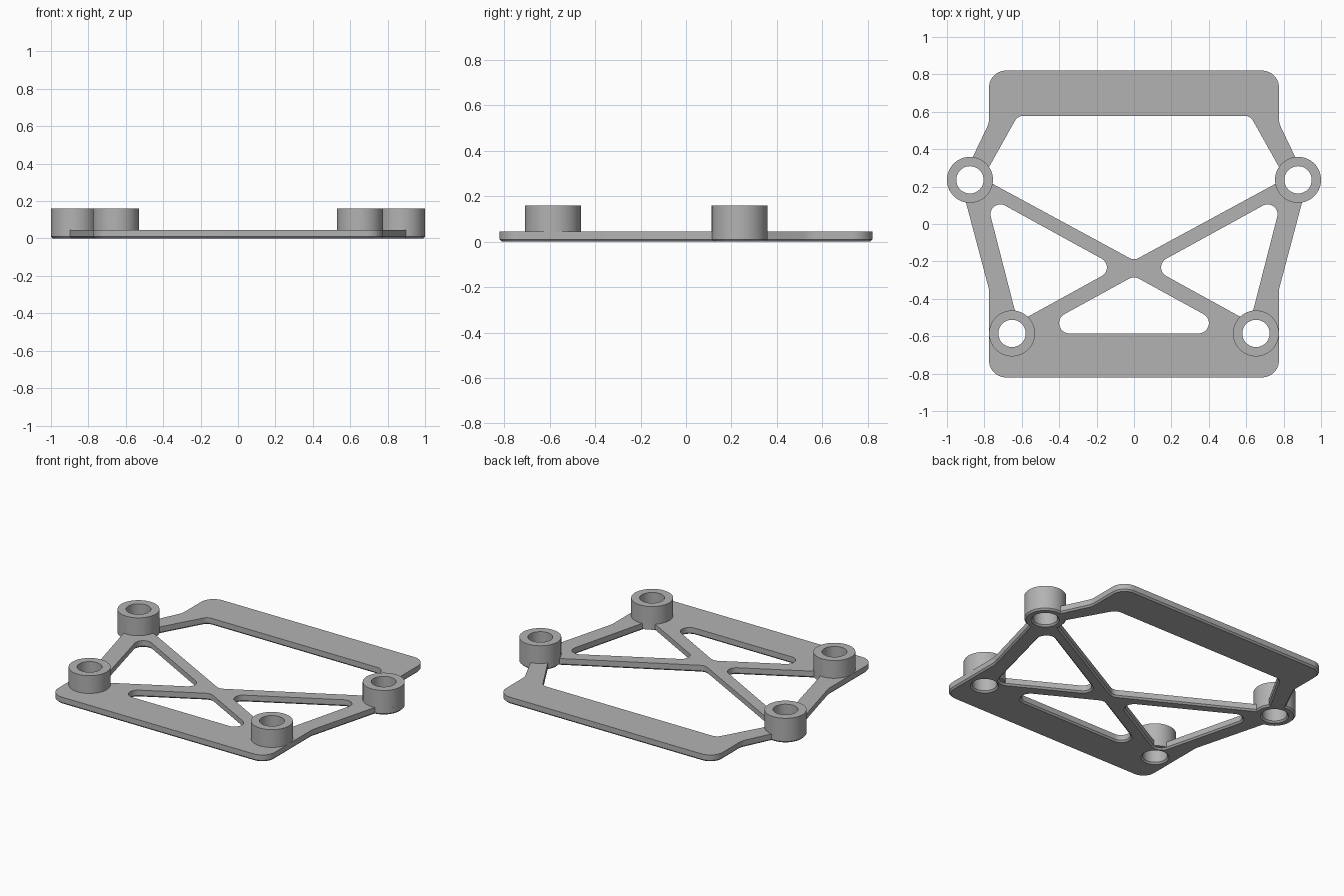
import bpy
import bmesh
import math
from mathutils import Vector
from mathutils.geometry import tessellate_polygon

cube = bpy.data.objects.get("Cube")
if cube:
    bpy.data.objects.remove(cube)

PLATE_TOP, BOSS_TOP, CHAMFER = 0.045, 0.16, 0.01
BOSS_R, BORE_R = 0.123, 0.073
BACK, FRONT = (0.877, 0.236), (0.652, -0.585)
SEGMENTS = 48

grey = bpy.data.materials.new("plain_grey")
grey.use_nodes = True
grey.diffuse_color = (0.45, 0.45, 0.45, 1)
grey.node_tree.nodes["Principled BSDF"].inputs["Base Color"].default_value = grey.diffuse_color


def arc(centre, radius, start, end, steps):
    """Points on an arc, angles in degrees."""
    angles = [math.radians(start + (end - start) * i / steps) for i in range(steps + 1)]
    return [(centre[0] + radius * math.cos(a), centre[1] + radius * math.sin(a)) for a in angles]


def mirror(points):
    return [(-p[0],) + tuple(p[1:]) for p in reversed(points)]


def rounded(corners):
    """Closed loop with each corner (x, y, radius) filleted."""
    out = []
    for i, corner in enumerate(corners):
        p = Vector(corner[:2])
        r = corner[2] if len(corner) > 2 else 0
        if not r:
            out.append(p)
            continue
        a = (Vector(corners[i - 1][:2]) - p).normalized()
        b = (Vector(corners[(i + 1) % len(corners)][:2]) - p).normalized()
        half = a.angle(b) / 2
        c = p + (a + b).normalized() * r / math.sin(half)
        v0, v1 = (p + k * r / math.tan(half) - c for k in (a, b))
        a0 = math.degrees(math.atan2(v0.y, v0.x))
        turn = (math.degrees(math.atan2(v1.y, v1.x)) - a0 + 180) % 360 - 180
        steps = max(3, int(abs(turn) / 8))
        out += [Vector(q) for q in arc(c, r, a0, a0 + turn, steps)]
    return out


def oriented(loop, ccw):
    area = sum(loop[i - 1].cross(loop[i]) for i in range(len(loop)))
    return loop if (area > 0) == ccw else loop[::-1]


def inset(loop, distance):
    """Shift a loop towards the material on its left."""
    out = []
    for i, p in enumerate(loop):
        d0 = (p - loop[i - 1]).normalized()
        d1 = (loop[(i + 1) % len(loop)] - p).normalized()
        n0, n1 = Vector((-d0.y, d0.x)), Vector((-d1.y, d1.x))
        out.append(p + (n0 + n1) * distance / (1 + max(n0.dot(n1), -0.5)))
    return out


def build(name, loops, levels):
    """Solid with holes from stacked copies of the loops: levels are (z, inset)."""
    bm = bmesh.new()
    layers = []
    for z, shift in levels:
        layers.append([[bm.verts.new((p.x, p.y, z)) for p in inset(loop, shift)]
                       for loop in loops])
    for low, high in zip(layers, layers[1:]):
        for a, b in zip(low, high):
            for i in range(len(a)):
                bm.faces.new((a[i - 1], a[i], b[i], b[i - 1]))
    for layer in (layers[0], layers[-1]):
        flat = [v for ring in layer for v in ring]
        for tri in tessellate_polygon([[v.co for v in ring] for ring in layer]):
            bm.faces.new([flat[i] for i in tri])
    bmesh.ops.recalc_face_normals(bm, faces=bm.faces)
    mesh = bpy.data.meshes.new(name)
    bm.to_mesh(mesh)
    bm.free()
    mesh.materials.append(grey)
    obj = bpy.data.objects.new(name, mesh)
    bpy.context.collection.objects.link(obj)
    bpy.ops.object.select_all(action='DESELECT')
    obj.select_set(True)
    bpy.context.view_layer.objects.active = obj
    bpy.ops.object.shade_smooth_by_angle(angle=math.radians(30))
    return obj


def circle(centre, radius):
    return [Vector(p) for p in arc(centre, radius, 0, 360, SEGMENTS)[:-1]]


# Outer silhouette, swelling around the two back bosses
side = [(0.775, -0.82, 0.09), (0.775, -0.35, 0.1)]
side += arc(BACK, BOSS_R, -80, 97, 24)
side += [(0.775, 0.54, 0.1), (0.775, 0.82, 0.09)]
outline = rounded(side + mirror(side))

# Large back window, notched by the back bosses
half_window = [(0.622, 0.578, 0.05)] + arc(BACK, BOSS_R, 146, 190, 6)
back_window = rounded(half_window + [(0, -0.195, 0.05)] + mirror(half_window))

# Triangular windows between the crossing arms
side_window = [(0.088, -0.232, 0.053), (0.796, 0.157, 0.053), (0.621, -0.525, 0.053)]
front_window = rounded([(-0.56, -0.585, 0.055), (0.56, -0.585, 0.055), (0, -0.278, 0.055)])

bosses = [(s * x, y) for x, y in (BACK, FRONT) for s in (-1, 1)]
holes = [back_window, front_window, rounded(side_window), rounded(mirror(side_window))]
holes += [circle(c, BORE_R) for c in bosses]

# Plate with a small chamfer on its underside
build("frame_plate", [oriented(outline, True)] + [oriented(h, False) for h in holes],
      [(0, CHAMFER), (CHAMFER, 0), (PLATE_TOP, 0)])

# Hollow mounting bosses
names = ["back_right_boss", "back_left_boss", "front_right_boss", "front_left_boss"]
for name, c in zip(names, bosses):
    build(name, [circle(c, BOSS_R), oriented(circle(c, BORE_R), False)],
          [(CHAMFER, 0), (BOSS_TOP, 0)])
